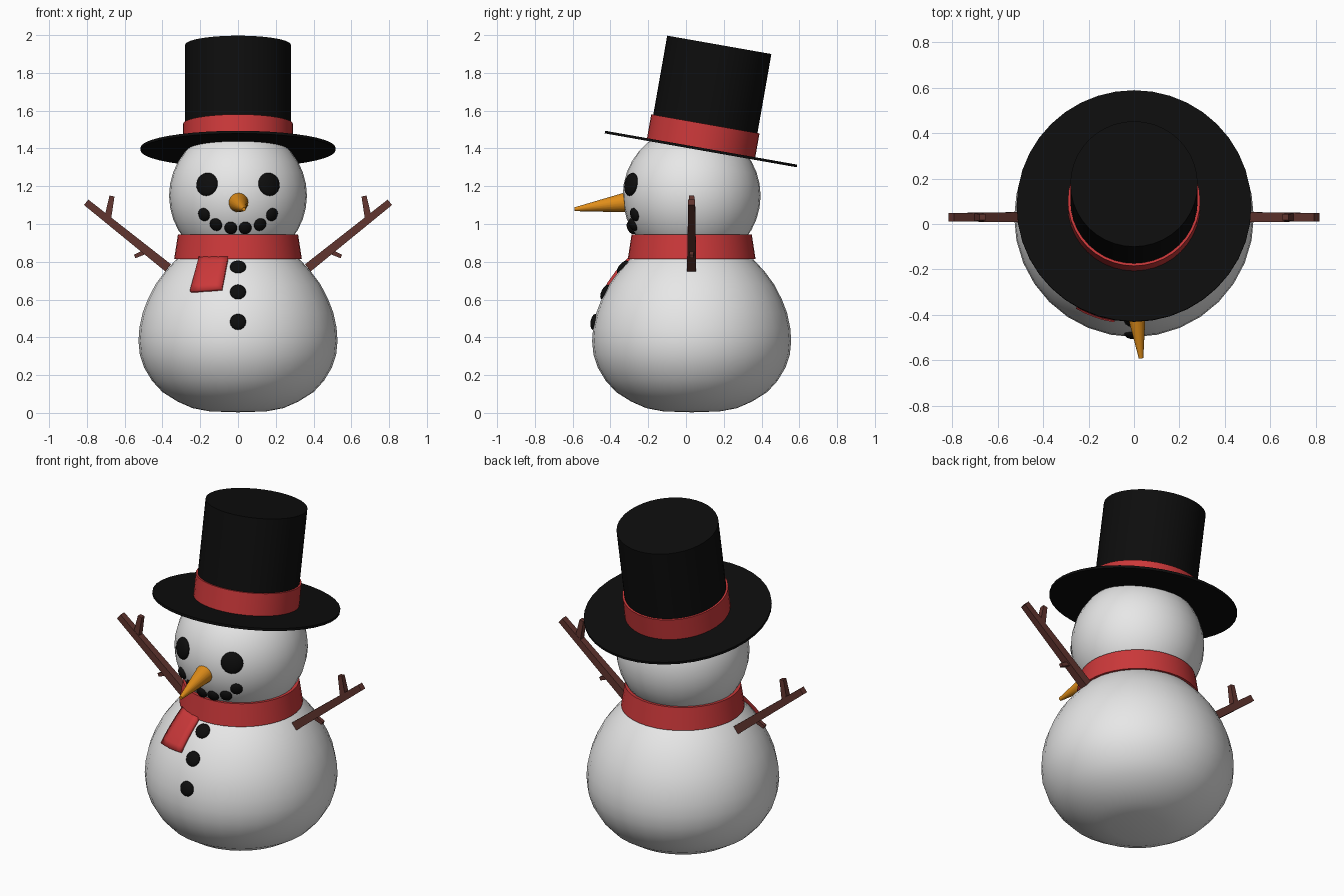
import bpy, bmesh, math
from mathutils import Vector, Matrix

cube = bpy.data.objects.get("Cube")
if cube:
    bpy.data.objects.remove(cube, do_unlink=True)


def material(name, rgb):
    m = bpy.data.materials.new(name)
    m.use_nodes = True
    m.diffuse_color = (*rgb, 1)
    bsdf = next(n for n in m.node_tree.nodes if n.type == 'BSDF_PRINCIPLED')
    bsdf.inputs["Base Color"].default_value = (*rgb, 1)
    return m


SNOW = material("snow white", (0.8, 0.8, 0.8))
BLACK = material("coal black", (0.004, 0.004, 0.004))
RED = material("scarf red", (0.6, 0.04, 0.042))
ORANGE = material("carrot orange", (0.75, 0.27, 0.01))
BROWN = material("bark brown", (0.12, 0.035, 0.028))

CY = 0.03                              # depth of the body axis
HEAD, HEAD_R = Vector((0, CY, 1.15)), 0.365


def finish(name, bm, mat, smooth=True, matrix=None):
    bmesh.ops.recalc_face_normals(bm, faces=bm.faces)
    mesh = bpy.data.meshes.new(name)
    bm.to_mesh(mesh)
    bm.free()
    mesh.materials.append(mat)
    ob = bpy.data.objects.new(name, mesh)
    bpy.context.collection.objects.link(ob)
    if matrix:
        ob.matrix_world = matrix
    if smooth:
        bpy.ops.object.select_all(action='DESELECT')
        ob.select_set(True)
        bpy.context.view_layer.objects.active = ob
        bpy.ops.object.shade_smooth_by_angle(angle=math.radians(40))
    return ob


def lathe(name, profile, mat, matrix, steps=40, closed=False):
    """Spin a (radius, height) profile around the local z axis."""
    bm = bmesh.new()
    verts = [bm.verts.new((r, 0, z)) for r, z in profile]
    edges = [bm.edges.new(p) for p in zip(verts, verts[1:])]
    if closed:
        edges.append(bm.edges.new((verts[-1], verts[0])))
    bmesh.ops.spin(bm, geom=verts + edges, cent=(0, 0, 0), axis=(0, 0, 1),
                   angle=math.tau, steps=steps)
    bmesh.ops.remove_doubles(bm, verts=bm.verts, dist=0.0005)
    return finish(name, bm, mat, True, matrix)


def ball(name, centre, size, normal, mat, seg=16):
    """Ellipsoid whose local z axis points along normal."""
    bm = bmesh.new()
    bmesh.ops.create_uvsphere(bm, u_segments=seg, v_segments=seg // 2 + 2, radius=1)
    rot = Vector(normal).to_track_quat('Z', 'Y').to_matrix().to_4x4()
    m = Matrix.Translation(centre) @ rot @ Matrix.Diagonal((*size, 1))
    return finish(name, bm, mat, True, m)


def beam(name, a, b, r1, r2, mat, sides=4):
    """Tapered prism or cone from point a to point b."""
    a, b = Vector(a), Vector(b)
    bm = bmesh.new()
    bmesh.ops.create_cone(bm, cap_ends=True, segments=sides, radius1=r1,
                          radius2=r2, depth=(b - a).length)
    if sides == 4:
        bmesh.ops.rotate(bm, verts=bm.verts, matrix=Matrix.Rotation(math.pi / 4, 3, 'Z'))
    m = Matrix.Translation((a + b) / 2) @ (b - a).to_track_quat('Z', 'Y').to_matrix().to_4x4()
    return finish(name, bm, mat, sides > 4, m)


# Body: one smooth lathe with a flattened underside
BODY = [(0, 0.003), (0.15, 0.008), (0.24, 0.025), (0.32, 0.06), (0.40, 0.11),
        (0.455, 0.17), (0.497, 0.24), (0.52, 0.31), (0.527, 0.38), (0.522, 0.45),
        (0.505, 0.53), (0.478, 0.60), (0.437, 0.68), (0.385, 0.75), (0.32, 0.82),
        (0.24, 0.88), (0.13, 0.92), (0, 0.935)]
lathe("body", BODY, SNOW, Matrix.Translation((0, CY, 0)), 32)


def body_radius(z):
    for (r0, z0), (r1, z1) in zip(BODY, BODY[1:]):
        if z0 <= z <= z1:
            return r0 + (r1 - r0) * (z - z0) / (z1 - z0)
    return 0


# Head
ball("head", HEAD, (HEAD_R,) * 3, (0, 0, 1), SNOW, 32)


def on_head(x, z):
    """Point on the front of the head and its outward normal."""
    dz = z - HEAD.z
    n = Vector((x, -math.sqrt(HEAD_R ** 2 - x * x - dz * dz), dz))
    return HEAD + n, n.normalized()


# Eyes and mouth, mirrored left and right
for side, sx in (("left", 1), ("right", -1)):
    p, n = on_head(0.164 * sx, 1.21)
    ball(f"{side}_eye", p, (0.062, 0.062, 0.025), n, BLACK, 20)
    for i, (x, z) in enumerate([(0.038, 0.979), (0.117, 0.997), (0.18, 1.05)]):
        p, n = on_head(x * sx, z)
        ball(f"{side}_mouth_coal_{i + 1}", p, (0.034, 0.036, 0.02), n, BLACK, 14)

# Coat buttons
for i, z in enumerate((0.772, 0.64, 0.482)):
    slope = (body_radius(z - 0.05) - body_radius(z + 0.05)) / 0.1
    ball(f"button_{i + 1}", (0, CY - body_radius(z), z), (0.043, 0.043, 0.02),
         (0, -1, slope), BLACK, 16)

# Carrot nose
beam("nose", (0, -0.29, 1.118), (0.031, -0.59, 1.078), 0.057, 0.01, ORANGE, 20)

# Scarf ring and hanging tail
lathe("scarf", [(0.338, 0.815), (0.318, 0.945), (0.296, 0.943), (0.296, 0.817)],
      RED, Matrix.Translation((0, CY, 0)), 40, True)
bm = bmesh.new()
ROWS, COLS = 6, 4
grid = []
for i in range(ROWS + 1):
    t = i / ROWS
    row = []
    for j in range(COLS + 1):
        u = j / COLS
        x = -0.20 - 0.05 * t + (0.15 + 0.015 * t) * u
        z = 0.83 - 0.19 * t + 0.012 * u * t
        r = body_radius(z) + 0.008
        row.append(bm.verts.new((x, CY - math.sqrt(r * r - x * x), z)))
    grid.append(row)
for a, b in zip(grid, grid[1:]):
    for j in range(COLS):
        bm.faces.new((a[j], b[j], b[j + 1], a[j + 1]))
tail = finish("scarf_tail", bm, RED)
solid = tail.modifiers.new("thickness", 'SOLIDIFY')
solid.thickness = 0.025
solid.offset = 0

# Stick arms with twigs
for side, s in (("left", 1), ("right", -1)):
    beam(f"{side}_arm", (0.37 * s, CY, 0.768), (0.804 * s, CY, 1.115), 0.034, 0.026, BROWN)
    beam(f"{side}_upper_twig", (0.69 * s, CY, 1.03), (0.667 * s, CY, 1.148),
         0.026, 0.019, BROWN)
    beam(f"{side}_lower_twig", (0.475 * s, CY, 0.86), (0.547 * s, CY, 0.828),
         0.018, 0.014, BROWN)

# Top hat, tipped backwards
HAT = Matrix.Translation((0, 0.079, 1.397)) @ Matrix.Rotation(math.radians(-10), 4, 'X')
lathe("hat_brim", [(0, -0.007), (0.516, -0.007), (0.516, 0.007), (0, 0.007)], BLACK, HAT)
lathe("hat_crown", [(0, 0), (0.28, 0), (0.28, 0.56), (0, 0.56)], BLACK, HAT)
lathe("hat_band", [(0.275, 0.004), (0.291, 0.004), (0.291, 0.135), (0.275, 0.135)],
      RED, HAT, 40, True)
